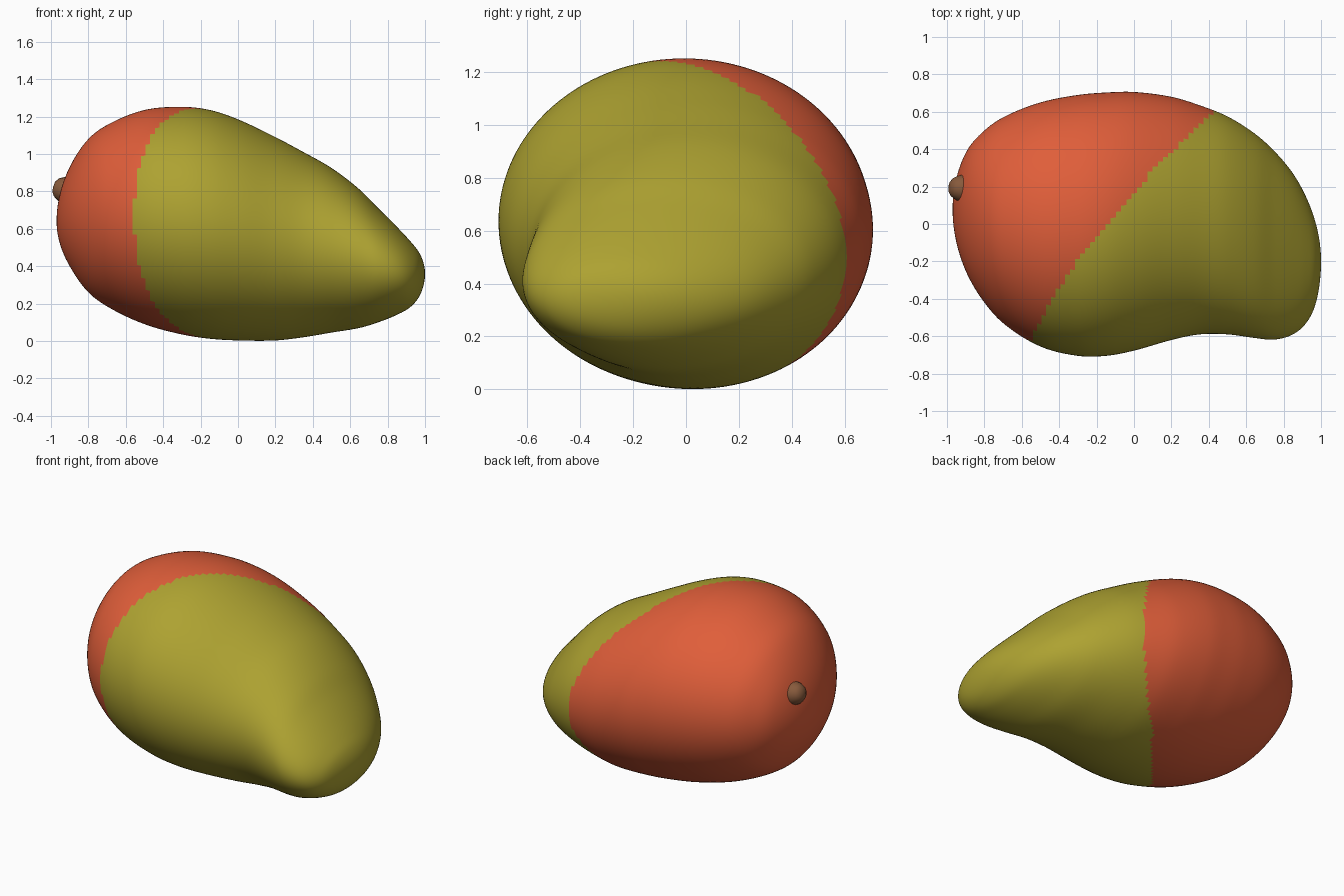
import bpy, bmesh, math
from mathutils import Vector

if "Cube" in bpy.data.objects:
    bpy.data.objects.remove(bpy.data.objects["Cube"])


def material(name, rgb):
    m = bpy.data.materials.new(name)
    m.diffuse_color = (*rgb, 1)
    m.use_nodes = True
    m.node_tree.nodes["Principled BSDF"].inputs["Base Color"].default_value = m.diffuse_color
    return m


red = material("ripe red", (0.745, 0.112, 0.042))
green = material("olive green", (0.42, 0.362, 0.031))
brown = material("stem brown", (0.242, 0.102, 0.045))

# Fruit outline: x, y min, y max, z min, z max
SECTIONS = [
    (-0.97, 0.08, 0.08, 0.64, 0.64),
    (-0.90, -0.25, 0.38, 0.40, 0.93),
    (-0.80, -0.42, 0.50, 0.26, 1.08),
    (-0.70, -0.53, 0.57, 0.185, 1.155),
    (-0.50, -0.655, 0.65, 0.09, 1.235),
    (-0.30, -0.705, 0.69, 0.035, 1.252),
    (-0.15, -0.705, 0.703, 0.012, 1.235),
    (0.00, -0.677, 0.706, 0.003, 1.185),
    (0.20, -0.62, 0.68, 0.003, 1.09),
    (0.35, -0.59, 0.635, 0.02, 1.01),
    (0.50, -0.59, 0.575, 0.045, 0.925),
    (0.65, -0.61, 0.48, 0.07, 0.81),
    (0.75, -0.618, 0.39, 0.10, 0.71),
    (0.85, -0.59, 0.27, 0.14, 0.61),
    (0.92, -0.53, 0.145, 0.18, 0.535),
    (0.97, -0.43, 0.01, 0.24, 0.47),
    (1.00, -0.20, -0.20, 0.36, 0.36),
]
MID, HALF = 0.015, 0.985
# Angle parameter keeps both ends round
KEYS = [math.acos(max(-1, min(1, (MID - s[0]) / HALF))) for s in SECTIONS]


def slope(i, c):
    a, b = max(i - 1, 0), min(i + 1, len(KEYS) - 1)
    return (SECTIONS[b][c] - SECTIONS[a][c]) / (KEYS[b] - KEYS[a])


def sample(t, c):
    i = 0
    while i < len(KEYS) - 2 and t > KEYS[i + 1]:
        i += 1
    h = KEYS[i + 1] - KEYS[i]
    u = (t - KEYS[i]) / h
    return ((2 * u**3 - 3 * u**2 + 1) * SECTIONS[i][c]
            + (u**3 - 2 * u**2 + u) * h * slope(i, c)
            + (3 * u**2 - 2 * u**3) * SECTIONS[i + 1][c]
            + (u**3 - u**2) * h * slope(i + 1, c))


def loft(bm, rings, start, end):
    """Skin a list of rings and close both ends with a point."""
    rows = [[bm.verts.new(p) for p in r] for r in rings]
    n = len(rows[0])
    a, b = bm.verts.new(start), bm.verts.new(end)
    for k in range(n):
        j = (k + 1) % n
        bm.faces.new((a, rows[0][j], rows[0][k]))
        bm.faces.new((b, rows[-1][k], rows[-1][j]))
        for r, s in zip(rows, rows[1:]):
            bm.faces.new((r[k], r[j], s[j], s[k]))
    bmesh.ops.recalc_face_normals(bm, faces=bm.faces[:])


def finish(bm, name, mats):
    for f in bm.faces:
        f.smooth = True
    me = bpy.data.meshes.new(name)
    bm.to_mesh(me)
    bm.free()
    for m in mats:
        me.materials.append(m)
    ob = bpy.data.objects.new(name, me)
    bpy.context.collection.objects.link(ob)
    return ob


# Fruit body: elliptical sections along x
ROWS, SIDES = 110, 144
rings = []
for i in range(1, ROWS):
    t = math.pi * i / ROWS
    y0, y1, z0, z1 = (sample(t, c) for c in (1, 2, 3, 4))
    ring = []
    for k in range(SIDES):
        a = 2 * math.pi * k / SIDES
        ring.append((MID - HALF * math.cos(t),
                     (y0 + y1) / 2 + (y1 - y0) / 2 * math.cos(a),
                     (z0 + z1) / 2 + (z1 - z0) / 2 * math.sin(a)))
    rings.append(ring)
bm = bmesh.new()
loft(bm, rings, (-0.97, 0.08, 0.64), (1.0, -0.2, 0.36))

# Red blush on the stem side of a gently curved line, olive beyond it
for f in bm.faces:
    c = f.calc_center_median()
    f.material_index = 0 if c.x < -0.15 + 0.81 * c.y + 0.26 * c.y**2 else 1
finish(bm, "fruit_body", [red, green])

# Stem stub: small rounded cone standing on the blunt end
axis = Vector((-1, 0.12, 0.3)).normalized()
turn = axis.to_track_quat('Z', 'Y')
base = Vector((-0.915, 0.19, 0.805))
profile = [(0.076, -0.03), (0.073, 0.01), (0.064, 0.035), (0.05, 0.058), (0.03, 0.072)]
rings = [[base + turn @ Vector((r * math.cos(a), r * math.sin(a), h))
          for a in (2 * math.pi * k / 16 for k in range(16))] for r, h in profile]
bm = bmesh.new()
loft(bm, rings, base - axis * 0.03, base + axis * 0.076)
finish(bm, "stem", [brown])
